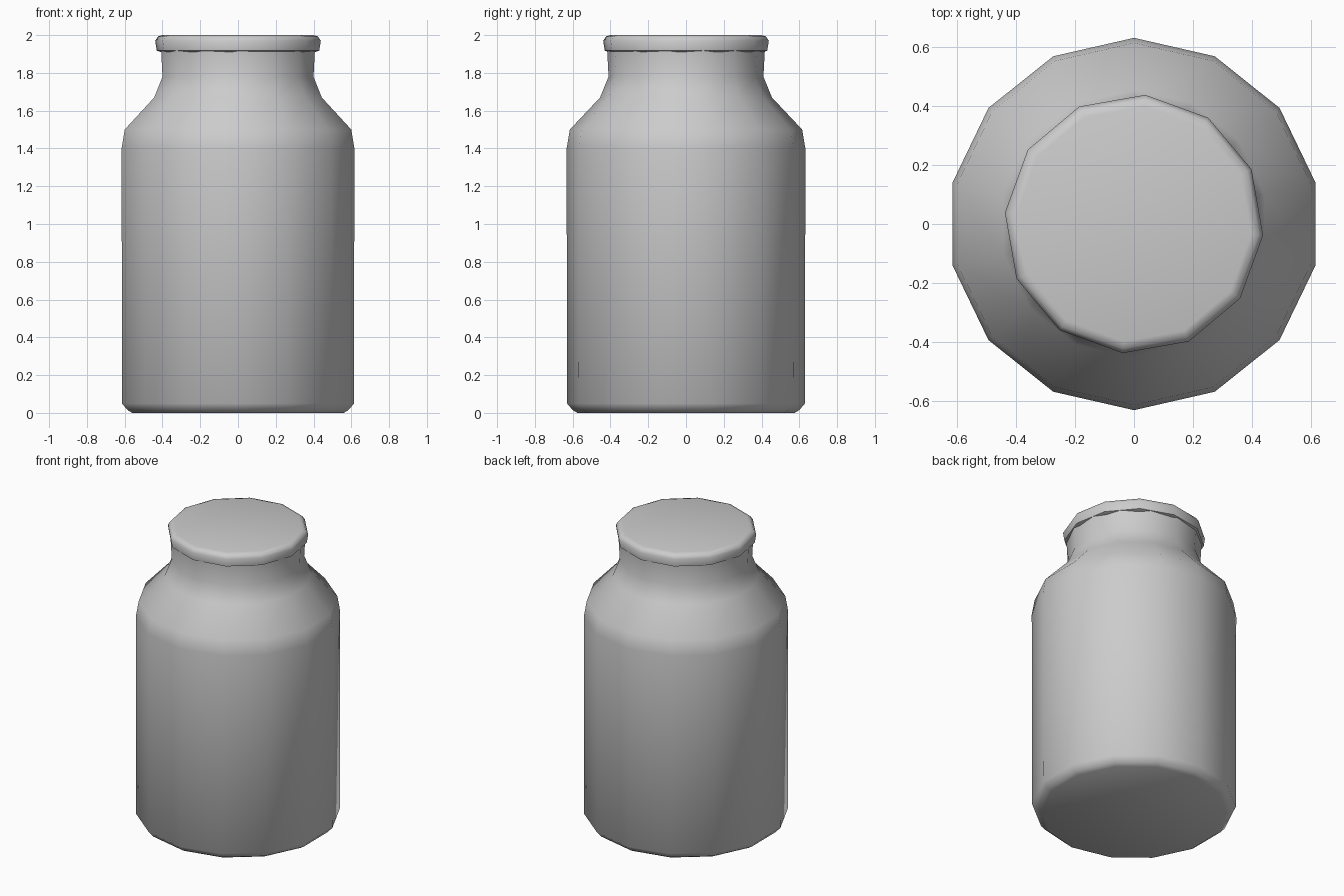
import bpy, bmesh, math

if "Cube" in bpy.data.objects:
    bpy.data.objects.remove(bpy.data.objects["Cube"])


def lathe(name, profile, sides, phase, angle):
    """Revolve (radius, height) points around z and cap both ends."""
    bm = bmesh.new()
    rings = []
    for r, z in profile:
        ring = []
        for i in range(sides):
            a = math.radians(phase) + math.tau * i / sides
            ring.append(bm.verts.new((r * math.cos(a), r * math.sin(a), z)))
        rings.append(ring)
    for low, high in zip(rings, rings[1:]):
        for i in range(sides):
            j = (i + 1) % sides
            bm.faces.new((low[i], low[j], high[j], high[i]))
    bm.faces.new(rings[0][::-1])
    bm.faces.new(rings[-1])
    mesh = bpy.data.meshes.new(name)
    bm.to_mesh(mesh)
    bm.free()
    obj = bpy.data.objects.new(name, mesh)
    bpy.context.collection.objects.link(obj)
    bpy.ops.object.select_all(action='DESELECT')
    bpy.context.view_layer.objects.active = obj
    obj.select_set(True)
    bpy.ops.object.shade_smooth_by_angle(angle=math.radians(angle))
    return obj


# Jar: rounded foot, straight wall, sloped shoulder and waisted neck
lathe("jar_body", [
    (0.575, 0.0), (0.60, 0.015), (0.63, 0.05), (0.632, 1.40), (0.615, 1.50),
    (0.455, 1.67), (0.41, 1.78), (0.418, 1.93)], 14, -90, 50)

# Lid: shallow disc with a softened rim
lathe("jar_lid", [
    (0.41, 1.91), (0.432, 1.918), (0.44, 1.97), (0.425, 1.993), (0.40, 2.0)],
    12, 85, 60)
